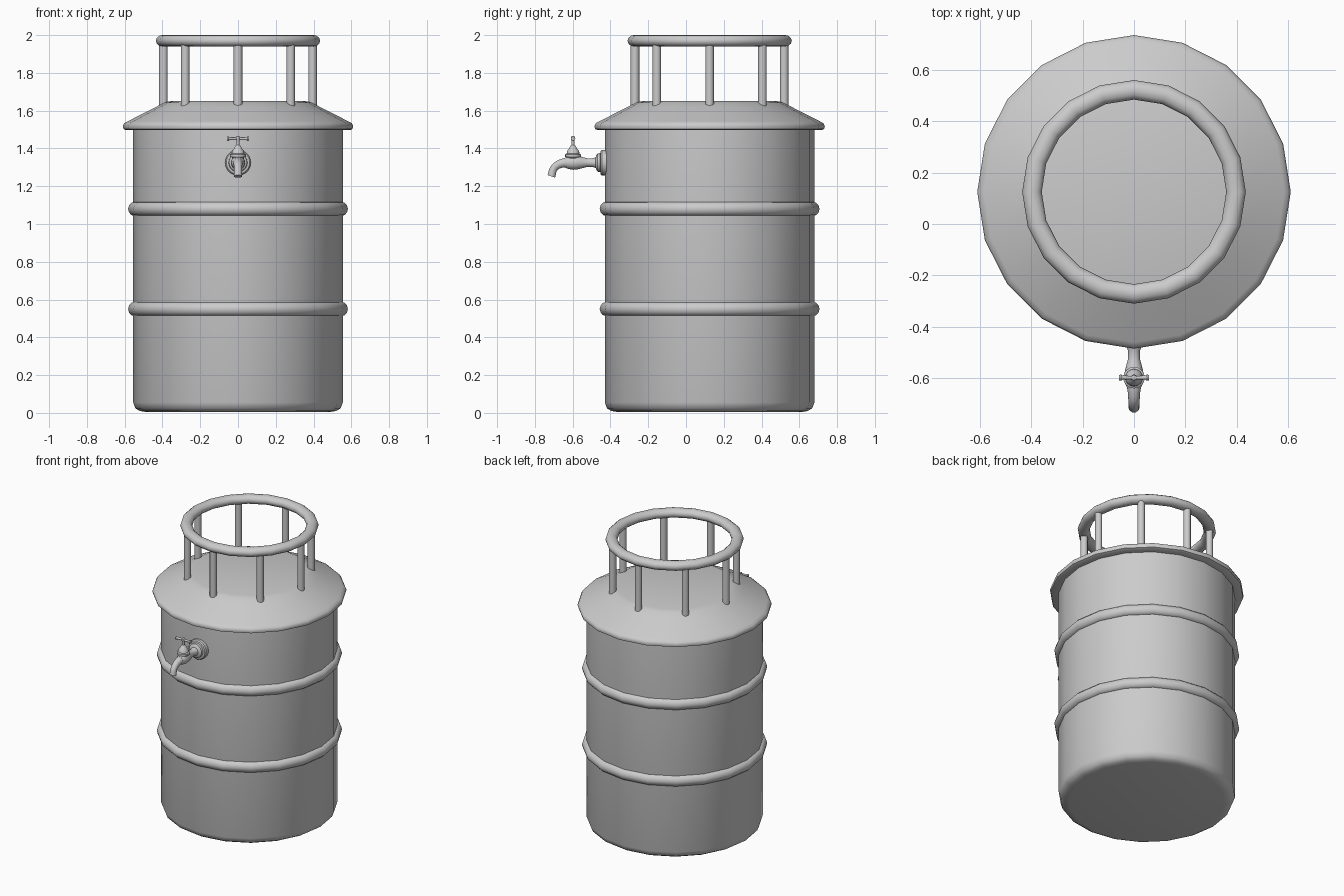
import bpy, bmesh
from math import sin, cos, pi, radians
from mathutils import Matrix

if "Cube" in bpy.data.objects:
    bpy.data.objects.remove(bpy.data.objects["Cube"])

CY = 0.125            # drum axis in y
TAP_Z = 1.325         # tap axis height
STEM_Y = -0.598       # tap valve position


def smooth(ob, angle=40):
    bpy.ops.object.select_all(action='DESELECT')
    ob.select_set(True)
    bpy.context.view_layer.objects.active = ob
    bpy.ops.object.shade_smooth_by_angle(angle=radians(angle))


def lathe(name, profile, segs, matrix, closed=False, angle=40):
    """Spin (radius, height) points around local z."""
    bm = bmesh.new()
    rings = []
    for r, h in profile:
        if r < 1e-6:
            rings.append([bm.verts.new((0, 0, h))] * segs)
        else:
            rings.append([bm.verts.new((r * cos(2 * pi * k / segs), r * sin(2 * pi * k / segs), h))
                          for k in range(segs)])
    pairs = list(zip(rings, rings[1:]))
    if closed:
        pairs.append((rings[-1], rings[0]))
    for a, b in pairs:
        for k in range(segs):
            n = (k + 1) % segs
            quad = list(dict.fromkeys((a[k], a[n], b[n], b[k])))
            bm.faces.new(quad)
    bmesh.ops.recalc_face_normals(bm, faces=bm.faces)
    bm.transform(matrix)
    me = bpy.data.meshes.new(name)
    bm.to_mesh(me)
    bm.free()
    ob = bpy.data.objects.new(name, me)
    bpy.context.collection.objects.link(ob)
    smooth(ob, angle)
    return ob


def ring(name, radius, z, rx, rz, sides=10):
    prof = [(radius + rx * cos(2 * pi * i / sides), rz * sin(2 * pi * i / sides)) for i in range(sides)]
    return lathe(name, prof, 20, Matrix.Translation((0, CY, z)), closed=True, angle=50)


axis = Matrix.Translation((0, CY, 0))

# Drum body with rounded bottom edge
lathe("drum_body", [(0, 0.005), (0.49, 0.005), (0.52, 0.01), (0.543, 0.024), (0.555, 0.055), (0.555, 1.51)],
      20, axis)

# Rolling hoops
for i, z in enumerate((0.55, 1.08)):
    ring(f"drum_hoop_{i + 1}", 0.545, z, 0.037, 0.038, 12)

# Domed lid with a rolled edge
lathe("lid", [(0, 1.65), (0.36, 1.65), (0.39, 1.643), (0.43, 1.622), (0.585, 1.543), (0.603, 1.533),
              (0.61, 1.518), (0.606, 1.503), (0.593, 1.497), (0.54, 1.497)], 20, axis)

# Top guard rail and its eight posts
ring("guard_rail", 0.397, 1.97, 0.038, 0.031, 12)
for i in range(8):
    a = i * pi / 4
    lathe(f"guard_post_{i + 1}", [(0.023, 1.615), (0.023, 1.955)], 12,
          Matrix.Translation((0.395 * cos(a), CY + 0.395 * sin(a), 0)))

# Tap flange and inlet pipe, turned around the front-back axis
to_front = Matrix.Translation((0, 0, TAP_Z)) @ Matrix.Rotation(pi / 2, 4, 'X')
lathe("tap_flange", [(0.068, 0.42), (0.068, 0.445), (0.062, 0.452), (0.05, 0.454), (0.048, 0.468),
                     (0.04, 0.474), (0.028, 0.478), (0.023, 0.495), (0.023, 0.525), (0.03, 0.55),
                     (0.036, 0.575), (0.038, 0.598), (0.034, 0.622), (0.026, 0.64), (0, 0.645)], 20, to_front)

# Curved spout
cu = bpy.data.curves.new("tap_spout", 'CURVE')
cu.dimensions = '3D'
cu.bevel_depth = 0.022
cu.bevel_resolution = 3
cu.use_fill_caps = True
cu.resolution_u = 6
sp = cu.splines.new('BEZIER')
path = [((-0.598, 1.322), 0.035, 1.5), ((-0.655, 1.322), 0.02, 1.1), ((-0.698, 1.296), 0.0, 0.95),
        ((-0.713, 1.252), 0.0, 1.0)]
sp.bezier_points.add(len(path) - 1)
for p, ((y, z), _, r) in zip(sp.bezier_points, path):
    p.co = (0, y, z)
    p.radius = r
    p.handle_left_type = p.handle_right_type = 'AUTO'
spout = bpy.data.objects.new("tap_spout", cu)
bpy.context.collection.objects.link(spout)
bpy.ops.object.select_all(action='DESELECT')
spout.select_set(True)
bpy.context.view_layer.objects.active = spout
bpy.ops.object.convert(target='MESH')
smooth(bpy.context.view_layer.objects.active)

# Valve bonnet and stem
lathe("tap_bonnet", [(0.03, 1.325), (0.032, 1.352), (0.042, 1.356), (0.042, 1.368), (0.034, 1.372),
                     (0.032, 1.386), (0.022, 1.398), (0.015, 1.412), (0.009, 1.418), (0.009, 1.444),
                     (0.012, 1.45), (0.01, 1.462), (0, 1.466)], 16, Matrix.Translation((0, STEM_Y, 0)))

# T-bar handle with flared ends
lathe("tap_handle", [(0, -0.058), (0.011, -0.058), (0.012, -0.05), (0.008, -0.045), (0.007, 0),
                     (0.008, 0.045), (0.012, 0.05), (0.011, 0.058), (0, 0.058)], 12,
      Matrix.Translation((0, STEM_Y, 1.452)) @ Matrix.Rotation(pi / 2, 4, 'Y'))
